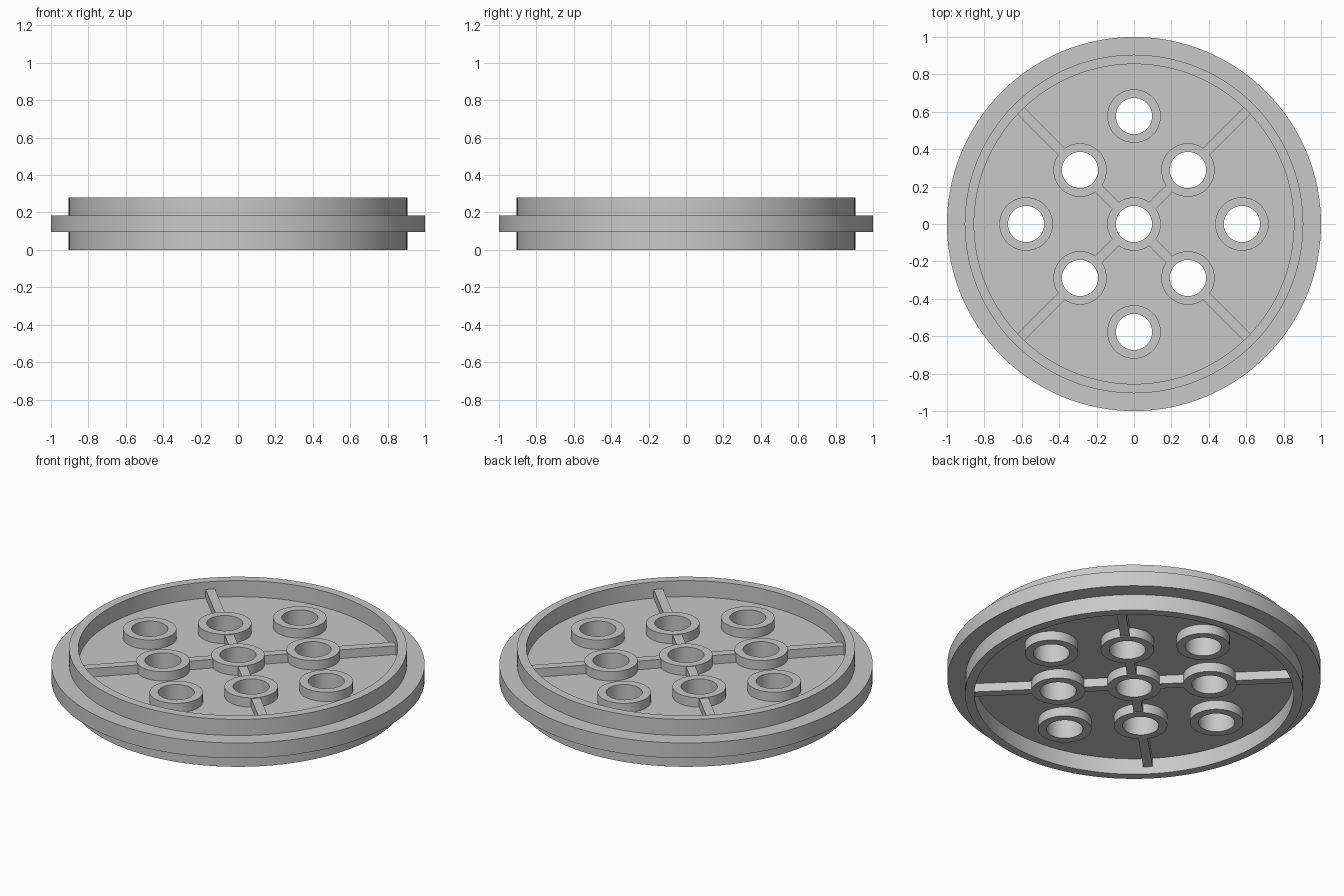
import bpy, bmesh, math
from mathutils import Matrix

if "Cube" in bpy.data.objects:
    bpy.data.objects.remove(bpy.data.objects["Cube"])

grey = bpy.data.materials.new("light grey")
grey.diffuse_color = (0.58, 0.58, 0.58, 1)
grey.use_nodes = True
grey.node_tree.nodes["Principled BSDF"].inputs["Base Color"].default_value = grey.diffuse_color


def finish(name, bm):
    bmesh.ops.recalc_face_normals(bm, faces=bm.faces[:])
    me = bpy.data.meshes.new(name)
    bm.to_mesh(me)
    bm.free()
    me.materials.append(grey)
    ob = bpy.data.objects.new(name, me)
    bpy.context.collection.objects.link(ob)
    return ob


def smooth(ob):
    bpy.ops.object.select_all(action='DESELECT')
    ob.select_set(True)
    bpy.context.view_layer.objects.active = ob
    bpy.ops.object.shade_smooth_by_angle(angle=math.radians(30))


def lathe(name, profile, n, centre=(0, 0), closed=True):
    """Turn an (r, z) profile around a vertical axis; an open one gets end caps."""
    bm = bmesh.new()
    rings = []
    for r, z in profile:
        rings.append([bm.verts.new((centre[0] + r * math.cos(2 * math.pi * i / n),
                                    centre[1] + r * math.sin(2 * math.pi * i / n), z))
                      for i in range(n)])
    pairs = list(zip(rings, rings[1:]))
    if closed:
        pairs.append((rings[-1], rings[0]))
    for a, b in pairs:
        for i in range(n):
            j = (i + 1) % n
            bm.faces.new((a[i], a[j], b[j], b[i]))
    if not closed:
        bm.faces.new(rings[0])
        bm.faces.new(rings[-1])
    return finish(name, bm)


# Hole layout: centre, inner diagonal four, outer four on the axes
P = 0.2885
spots = [(0, 0)] + [(sx * P, sy * P) for sx in (-1, 1) for sy in (-1, 1)]
spots += [(2 * P, 0), (-2 * P, 0), (0, 2 * P), (0, -2 * P)]

# Wheel body: web, raised rim on both sides, outer flange
body = lathe("wheel_body", [
    (0.855, 0.095), (0.855, 0), (0.905, 0), (0.905, 0.095), (1, 0.095),
    (1, 0.185), (0.905, 0.185), (0.905, 0.28), (0.855, 0.28), (0.855, 0.185)],
    128, closed=False)

# Drill the web; the hole edges are hidden inside the boss walls
bpy.context.view_layer.objects.active = body
for c in spots:
    cutter = lathe("cutter", [(0.12, 0.02), (0.12, 0.26)], 48, c, closed=False)
    cutter.hide_render = True
    m = body.modifiers.new("hole", 'BOOLEAN')
    m.operation, m.solver, m.object = 'DIFFERENCE', 'EXACT', cutter
    bpy.ops.object.modifier_apply(modifier=m.name)
    bpy.data.objects.remove(cutter)
smooth(body)

# Bosses: tubes through the web
for c in spots:
    smooth(lathe("hole_boss", [(0.097, 0.04), (0.143, 0.04),
                               (0.143, 0.24), (0.097, 0.24)], 48, c))

# Diagonal ribs joining the bosses and the rim, on both sides of the web
d = P * math.sqrt(2)
for k in range(4):
    turn = Matrix.Rotation(math.radians(45 + 90 * k), 4, 'Z')
    for label, r0, r1 in (("inner_rib", 0.12, d - 0.12), ("outer_rib", d + 0.12, 0.865)):
        bm = bmesh.new()
        bmesh.ops.create_cube(bm, size=1, matrix=turn
                              @ Matrix.Translation(((r0 + r1) / 2, 0, 0.14))
                              @ Matrix.Diagonal((r1 - r0, 0.05, 0.192, 1)))
        finish(label, bm)
